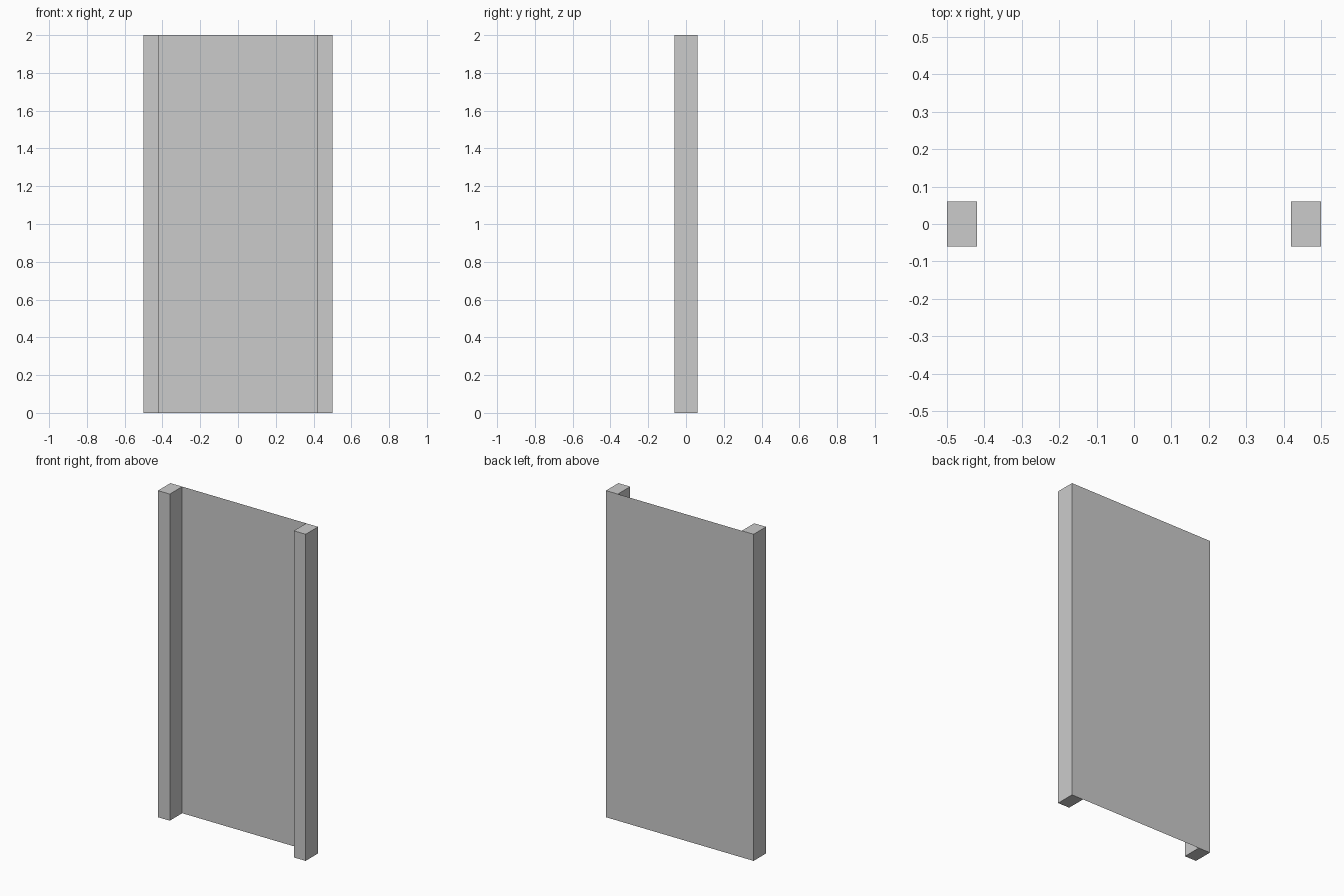
import bpy, bmesh

if "Cube" in bpy.data.objects:
    bpy.data.objects.remove(bpy.data.objects["Cube"])

W, D, H, POST = 0.5, 0.06, 2.0, 0.08


def make_object(name, bm):
    mesh = bpy.data.meshes.new(name)
    bm.to_mesh(mesh)
    bm.free()
    obj = bpy.data.objects.new(name, mesh)
    bpy.context.collection.objects.link(obj)
    return obj


# Side posts: boxes left open at the back, where the sheet closes them
for side, name in ((-1, "left_post"), (1, "right_post")):
    bm = bmesh.new()
    bmesh.ops.create_cube(bm, size=1)
    bmesh.ops.scale(bm, vec=(POST, 2 * D, H), verts=bm.verts)
    bmesh.ops.translate(bm, vec=(side * (W - POST / 2), 0, H / 2), verts=bm.verts)
    bm.normal_update()
    back = [f for f in bm.faces if f.normal.y > 0.9]
    bmesh.ops.delete(bm, geom=back, context='FACES_ONLY')
    make_object(name, bm)

# Thin back sheet across the full width, flush with the post backs
bm = bmesh.new()
bm.faces.new([bm.verts.new((x, D, z)) for x, z in ((W, 0), (-W, 0), (-W, H), (W, H))])
make_object("back_panel", bm)
